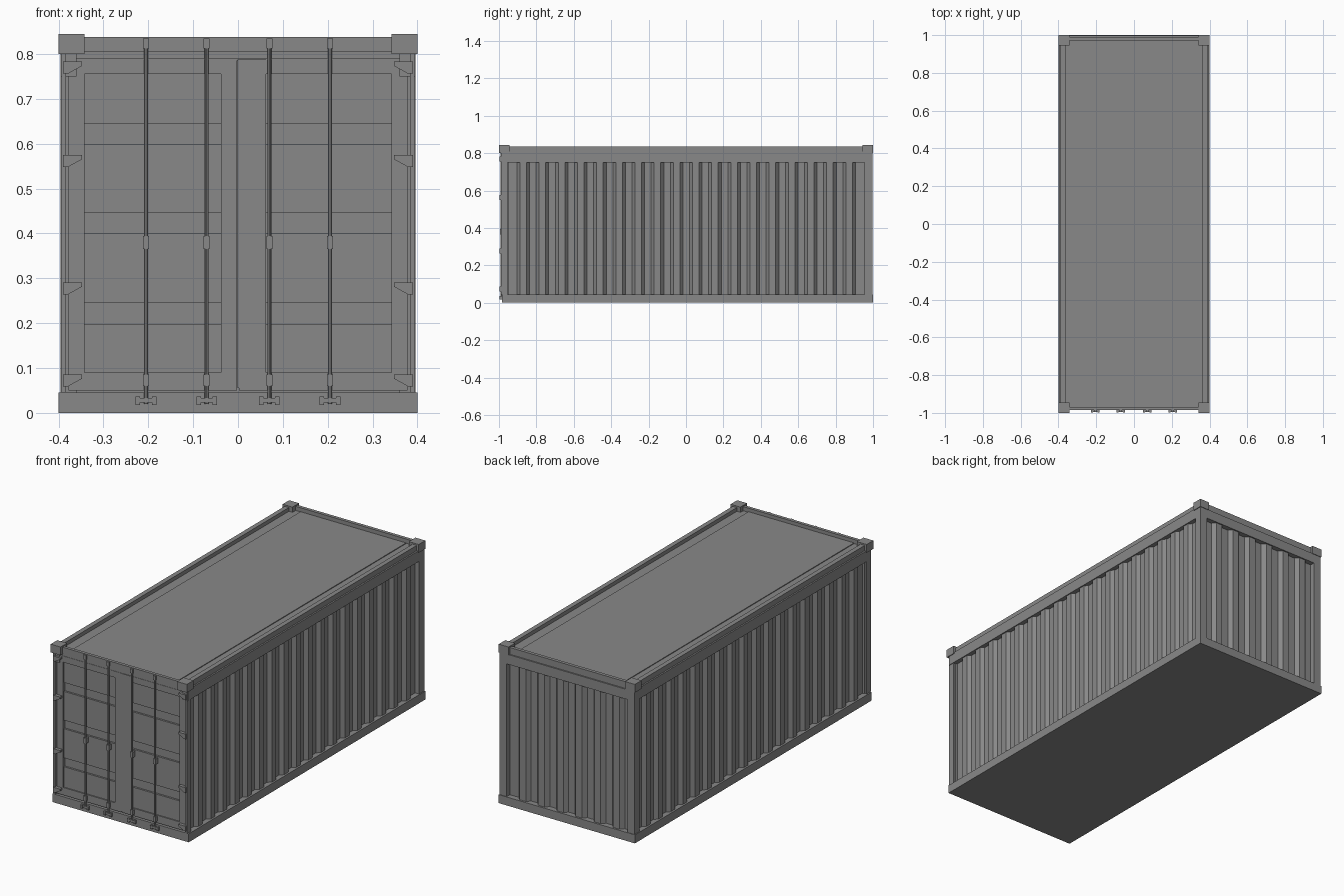
import bpy, bmesh
from mathutils import Vector

cube = bpy.data.objects.get("Cube")
if cube:
    bpy.data.objects.remove(cube, do_unlink=True)

steel = bpy.data.materials.new("grey painted steel")
steel.use_nodes = True
GREY = (0.25, 0.25, 0.25, 1)
steel.diffuse_color = GREY
steel.node_tree.nodes["Principled BSDF"].inputs["Base Color"].default_value = GREY


def finish(name, bm):
    bmesh.ops.recalc_face_normals(bm, faces=bm.faces)
    mesh = bpy.data.meshes.new(name)
    bm.to_mesh(mesh)
    bm.free()
    obj = bpy.data.objects.new(name, mesh)
    mesh.materials.append(steel)
    bpy.context.collection.objects.link(obj)
    return obj


def box(name, x, y, z):
    bm = bmesh.new()
    bmesh.ops.create_cube(bm, size=1)
    for v in bm.verts:
        v.co = [r[0] if c < 0 else r[1] for r, c in zip((x, y, z), v.co)]
    return finish(name, bm)


def pair(name, x, y, z):
    """Box on the left (+x) and its mirror on the right."""
    box("left_" + name, x, y, z)
    box("right_" + name, (-x[1], -x[0]), y, z)


def prism(name, points, shift):
    """Extrude a closed polygon along a vector."""
    bm = bmesh.new()
    face = bm.faces.new([bm.verts.new(p) for p in points])
    ext = bmesh.ops.extrude_face_region(bm, geom=[face])
    moved = [g for g in ext["geom"] if isinstance(g, bmesh.types.BMVert)]
    bmesh.ops.translate(bm, verts=moved, vec=Vector(shift))
    return finish(name, bm)


def corrugated(name, half, period, first, inner, outer, place, z0, z1):
    """Wall slab with trapezoid ribs; place maps (along, out) to x, y."""
    slope, flat = period * 0.16, period * 0.34
    pts = [(-half, inner - 0.02), (-half, inner)]
    t = -half + first
    while t + 2 * slope + flat < half:
        pts += [(t, inner), (t + slope, outer),
                (t + slope + flat, outer), (t + 2 * slope + flat, inner)]
        t += period
    pts += [(half, inner), (half, inner - 0.02)]
    prism(name, [(*place(a, d), z0) for a, d in pts], (0, 0, z1 - z0))


# Floor, lower rails and posts
box("floor", (-0.39, 0.39), (-0.98, 0.99), (0, 0.04))
box("front_sill", (-0.4, 0.4), (-0.985, -0.95), (0, 0.045))
box("back_sill", (-0.4, 0.4), (0.96, 1), (0, 0.045))
pair("bottom_rail", (0.37, 0.4), (-0.985, 1), (0, 0.045))
pair("front_post", (0.383, 0.393), (-0.99, -0.955), (0.045, 0.8))
pair("front_post_core", (0.36, 0.393), (-0.97, -0.955), (0.045, 0.8))
pair("back_post", (0.355, 0.396), (0.955, 0.997), (0.045, 0.8))

# Upper rails, headers and corner castings
pair("top_rail", (0.36, 0.396), (-0.985, 0.997), (0.75, 0.808))
pair("roof_rail", (0.363, 0.388), (-0.95, 0.95), (0.8, 0.836))
box("front_header", (-0.345, 0.345), (-0.985, -0.968), (0.805, 0.838))
box("front_lintel", (-0.39, 0.39), (-0.98, -0.955), (0.79, 0.808))
box("back_header", (-0.345, 0.345), (0.972, 0.99), (0.79, 0.838))
box("back_lintel", (-0.39, 0.39), (0.96, 0.997), (0.75, 0.802))
for end, y in (("front", (-1, -0.945)), ("back", (0.945, 1))):
    pair(end + "_corner_casting", (0.342, 0.4), y, (0.8, 0.844))

# Roof with a raised centre sheet
box("roof", (-0.37, 0.37), (-0.975, 0.975), (0.785, 0.816))
box("roof_sheet", (-0.31, 0.31), (-0.967, 0.967), (0.81, 0.82))

# Corrugated walls
for side, s in (("left", 1), ("right", -1)):
    corrugated(side + "_wall", 0.957, 0.1025, 0.053, 0.372, 0.39,
               lambda a, d, s=s: (s * d, a), 0.04, 0.755)
corrugated("back_wall", 0.357, 0.11, 0.037, 0.97, 0.99,
           lambda a, d: (a, d), 0.04, 0.755)

# Doors: frame, recessed panel strips with deeper grooves between
FRAME, PANEL, GROOVE, BACK = -0.978, -0.972, -0.962, -0.95
pair("door_core", (0, 0.383), (GROOVE, BACK), (0.045, 0.79))
pair("door_inner_stile", (0.002, 0.038), (FRAME, BACK), (0.05, 0.788))
pair("door_outer_stile", (0.342, 0.378), (FRAME, BACK), (0.05, 0.788))
pair("door_bottom_frame", (0.038, 0.342), (FRAME, BACK), (0.05, 0.09))
pair("door_top_frame", (0.038, 0.342), (FRAME, BACK), (0.755, 0.788))
box("door_seal", (-0.001, 0.062), (-0.98, FRAME), (0.055, 0.788))
for z in ((0.09, 0.198), (0.245, 0.4), (0.445, 0.598), (0.645, 0.755)):
    pair("door_panel", (0.038, 0.342), (PANEL, BACK), z)

# Locking rods with guides and cams
for x in (-0.205, -0.07, 0.07, 0.205):
    bm = bmesh.new()
    bmesh.ops.create_cone(bm, cap_ends=True, segments=10, radius1=0.005,
                          radius2=0.005, depth=0.81)
    bmesh.ops.translate(bm, verts=bm.verts, vec=(x, -0.988, 0.425))
    finish("locking_rod", bm)
    for z in ((0.812, 0.835), (0.365, 0.394), (0.06, 0.086)):
        box("rod_guide", (x - 0.007, x + 0.007), (-0.994, -0.97), z)
    box("rod_cam", (x - 0.02, x + 0.02), (-0.994, -0.98), (0.023, 0.033))
    for s in (-1, 1):
        c = x + s * 0.018
        box("cam_keeper", (c - 0.005, c + 0.005), (-0.997, -0.98), (0.018, 0.037))

# Tapered hinges
for side, s in (("left", 1), ("right", -1)):
    for z in (0.783, 0.575, 0.291, 0.086):
        outline = [(0.348, 0), (0.39, 0), (0.39, -0.027), (0.379, -0.027), (0.348, -0.01)]
        prism(side + "_hinge", [(s * x, -0.996, z + dz) for x, dz in outline], (0, 0.02, 0))
